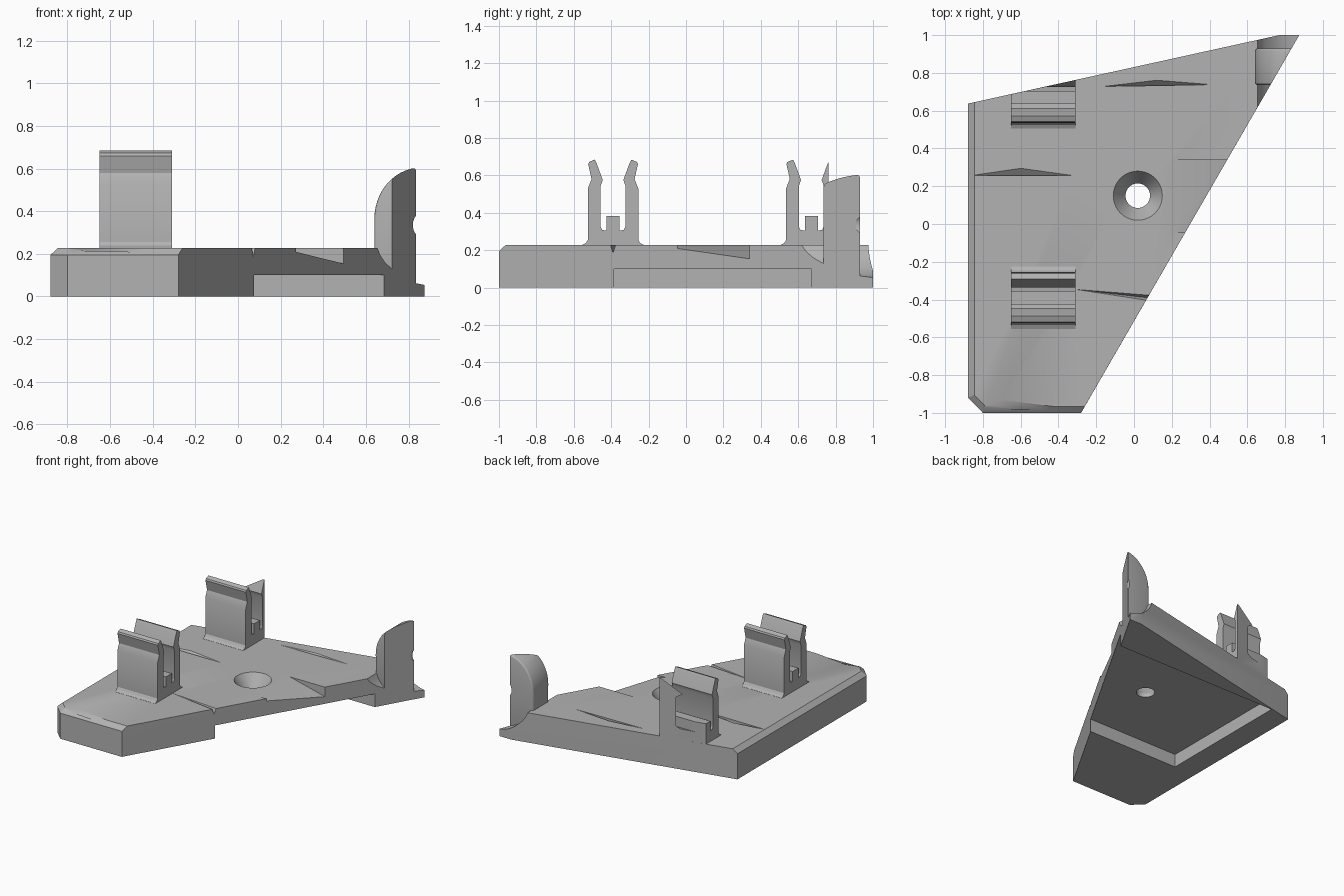
import bpy, bmesh, math
from mathutils import Vector

if "Cube" in bpy.data.objects:
    bpy.data.objects.remove(bpy.data.objects["Cube"])

grey = bpy.data.materials.new("grey_plastic")
grey.diffuse_color = (0.45, 0.45, 0.45, 1)
grey.use_nodes = True
grey.node_tree.nodes["Principled BSDF"].inputs["Base Color"].default_value = grey.diffuse_color


def make(name, verts, faces):
    me = bpy.data.meshes.new(name)
    me.from_pydata([tuple(v) for v in verts], [], faces)
    bm = bmesh.new()
    bm.from_mesh(me)
    bmesh.ops.recalc_face_normals(bm, faces=bm.faces)
    bm.to_mesh(me)
    bm.free()
    me.materials.append(grey)
    ob = bpy.data.objects.new(name, me)
    bpy.context.collection.objects.link(ob)
    return ob


def loft(name, rings):
    """Closed solid through rings of equal point count."""
    n = len(rings[0])
    faces = [list(range(n)), [n * (len(rings) - 1) + i for i in range(n)]]
    for r in range(len(rings) - 1):
        for i in range(n):
            j = (i + 1) % n
            faces.append([r * n + i, r * n + j, (r + 1) * n + j, (r + 1) * n + i])
    return make(name, [v for ring in rings for v in ring], faces)


def extrude(name, pts, axis, a, b):
    """Profile extruded along x (pts = y,z), y (pts = x,z) or z (pts = x,y)."""
    place = {"x": lambda p, t: (t, p[0], p[1]),
             "y": lambda p, t: (p[0], t, p[1]),
             "z": lambda p, t: (p[0], p[1], t)}[axis]
    return loft(name, [[place(p, t) for p in pts] for t in (a, b)])


def circle(cx, cy, r, n=40):
    return [(cx + r * math.cos(2 * math.pi * i / n),
             cy + r * math.sin(2 * math.pi * i / n)) for i in range(n)]


def apply(ob, mod):
    bpy.ops.object.select_all(action="DESELECT")
    bpy.context.view_layer.objects.active = ob
    ob.select_set(True)
    bpy.ops.object.modifier_apply(modifier=mod.name)


def boolean(ob, cutter, op="DIFFERENCE"):
    cutter.hide_render = True
    mod = ob.modifiers.new("cut", "BOOLEAN")
    mod.operation, mod.solver, mod.object = op, "EXACT", cutter
    apply(ob, mod)
    bpy.data.objects.remove(cutter)


def smooth(ob, angle=25):
    bpy.ops.object.select_all(action="DESELECT")
    bpy.context.view_layer.objects.active = ob
    ob.select_set(True)
    bpy.ops.object.shade_smooth_by_angle(angle=math.radians(angle))


TOP = 0.227
OUTLINE = [(-0.88, -0.92), (-0.80, -1), (-0.28, -1), (0.875, 1), (0.77, 1), (-0.88, 0.637)]
INNER = [(-0.845, -0.905), (-0.785, -0.965), (-0.26, -0.965), (0.875, 1), (0.77, 1), (-0.845, 0.645)]

# Base plate with chamfered left and front edges
base = loft("base_plate", [[(x, y, 0) for x, y in OUTLINE],
                           [(x, y, 0.195) for x, y in OUTLINE],
                           [(x, y, TOP) for x, y in INNER]])

# Underside recess, open at the slanted side
boolean(base, extrude("recess_cutter", [(-0.70, -0.385), (1, -0.385), (1, 0.67), (-0.70, 0.67)],
                      "z", -0.1, 0.10))

# Countersunk screw hole
hole = [(-0.1, 0.065), (0.13, 0.065), (0.215, 0.122), (TOP, 0.13), (0.3, 0.13)]
boolean(base, loft("hole_cutter", [[(x, y, z) for x, y in circle(0.02, 0.15, r)] for z, r in hole]))

# Sloping finger notch on the slanted side
boolean(base, extrude("notch_cutter", [(0.20, TOP), (0.64, 0.118), (0.64, 0.4), (0.20, 0.4)],
                      "y", -0.045, 0.34))

# Pocket swept around the hook
pocket = [(0.655, TOP), (0.667, 0.195), (0.69, 0.16), (0.72, 0.13), (0.755, 0.1), (0.795, 0.077),
          (0.835, 0.062), (0.87, 0.055), (1, 0.05), (1, 0.4), (0.655, 0.4)]
boolean(base, extrude("pocket_cutter", pocket, "y", 0.55, 1.1))

# Thin tapered grooves in the top face
GROOVES = [((-0.17, 0.728), (0.12, 0.762), (0.42, 0.738)),
           ((-0.86, 0.258), (-0.60, 0.296), (-0.31, 0.256)),
           ((-0.86, -0.975), (-0.70, -0.93), (-0.22, -0.99))]
for a, m, b in GROOVES:
    low = ((a[0] + b[0] + m[0]) / 3, (a[1] + b[1]) / 2, TOP - 0.03)
    tops = [(*p, TOP + 0.001) for p in (a, m, b)]
    boolean(base, make("groove_cutter", tops + [low],
                       [(0, 1, 2), (0, 1, 3), (1, 2, 3), (2, 0, 3)]))
boolean(base, make("groove_cutter",
                   [(-0.32, -0.345, TOP + 0.001), (0.12, -0.38, TOP + 0.001),
                    (0.12, -0.412, TOP + 0.001), (0.12, -0.396, 0.18)],
                   [(0, 1, 2), (0, 1, 3), (1, 2, 3), (2, 0, 3)]))
smooth(base)

# Spring clips: half profile (offset from centre, height), mirrored
HALF = [(0.165, 0.20), (0.165, 0.228), (0.145, 0.238), (0.135, 0.255), (0.135, 0.53), (0.115, 0.58),
        (0.133, 0.66), (0.128, 0.672), (0.098, 0.684), (0.088, 0.665), (0.055, 0.575), (0.066, 0.545),
        (0.066, 0.325), (0.058, 0.308), (0.035, 0.305), (0.035, 0.382)]


def clip(name, cy):
    pts = [(cy - d, z) for d, z in HALF] + [(cy + d, z) for d, z in reversed(HALF)]
    return extrude(name, pts, "x", -0.65, -0.31)


front_clip = clip("front_clip", -0.39)
smooth(front_clip)
back_clip = clip("back_clip", 0.67)
boolean(back_clip, extrude("outline_cutter", OUTLINE, "z", -0.5, 1), "INTERSECT")
smooth(back_clip)

# Curved hook at the back corner, trimmed by the slanted side
arc = [(0.86 - 0.22 * math.cos(t), 0.365 + 0.24 * math.sin(t))
       for t in [math.radians(90 * i / 14) for i in range(15)]]
hook = extrude("hook", [(0.64, 0.12)] + arc + [(1, 0.605), (1, 0.02), (0.76, 0.02)], "y", 0.735, 0.93)
bevel = hook.modifiers.new("round", "BEVEL")
bevel.width, bevel.segments, bevel.limit_method = 0.015, 3, "ANGLE"
bevel.angle_limit = math.radians(40)
apply(hook, bevel)
boolean(hook, extrude("outline_cutter", OUTLINE, "z", 0.01, 1), "INTERSECT")
boolean(hook, extrude("dent_cutter", circle(0.89, 0.335, 0.07), "y", 0.6, 1.1))
smooth(hook)
